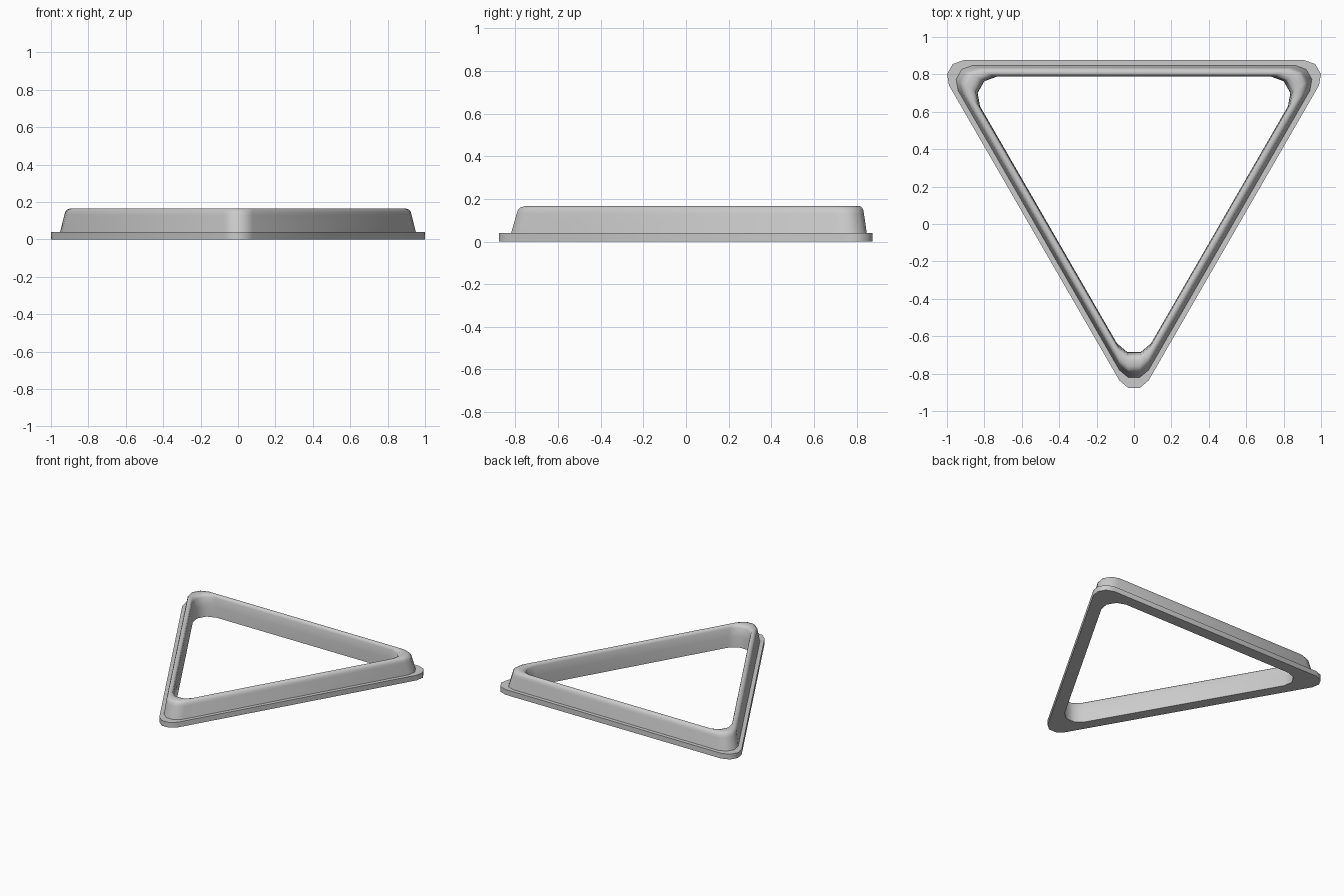
import bpy, bmesh, math

if "Cube" in bpy.data.objects:
    bpy.data.objects.remove(bpy.data.objects["Cube"])

INRADIUS = 0.616   # centre to the outer base side
CY = 0.26          # triangle centroid in y


def outline(inset, radius, z):
    """Triangle pointing to -y with three-segment rounded corners."""
    pts = []
    dist = 2 * (INRADIUS - inset - radius)
    for k in range(3):
        mid = math.radians(30 + 120 * k)
        cx, cy = dist * math.cos(mid), CY + dist * math.sin(mid)
        for step in (-60, -20, 20, 60):
            a = mid + math.radians(step)
            pts.append((cx + radius * math.cos(a), cy + radius * math.sin(a), z))
    return pts


# Cross-section of the frame: inset from base edge, corner radius, height
profile = [
    (0.000, 0.090, 0.000),
    (0.000, 0.090, 0.040),
    (0.028, 0.090, 0.040),   # flange step
    (0.041, 0.090, 0.130),   # leaning outer wall
    (0.044, 0.090, 0.148),
    (0.050, 0.090, 0.160),
    (0.060, 0.090, 0.166),   # rounded top
    (0.071, 0.095, 0.166),
    (0.079, 0.100, 0.160),
    (0.083, 0.103, 0.145),
    (0.087, 0.105, 0.080),   # inner wall
    (0.088, 0.105, 0.000),
]

# Rack frame: skin the profile rings around the triangle
bm = bmesh.new()
rings = [[bm.verts.new(p) for p in outline(*row)] for row in profile]
for i, ring in enumerate(rings):
    nxt = rings[(i + 1) % len(rings)]
    n = len(ring)
    for j in range(n):
        k = (j + 1) % n
        bm.faces.new((ring[j], ring[k], nxt[k], nxt[j]))
bmesh.ops.recalc_face_normals(bm, faces=bm.faces)

mesh = bpy.data.meshes.new("triangle_frame")
bm.to_mesh(mesh)
bm.free()
frame = bpy.data.objects.new("triangle_frame", mesh)
bpy.context.collection.objects.link(frame)
bpy.context.view_layer.objects.active = frame
frame.select_set(True)
bpy.ops.object.shade_smooth_by_angle(angle=math.radians(50))
